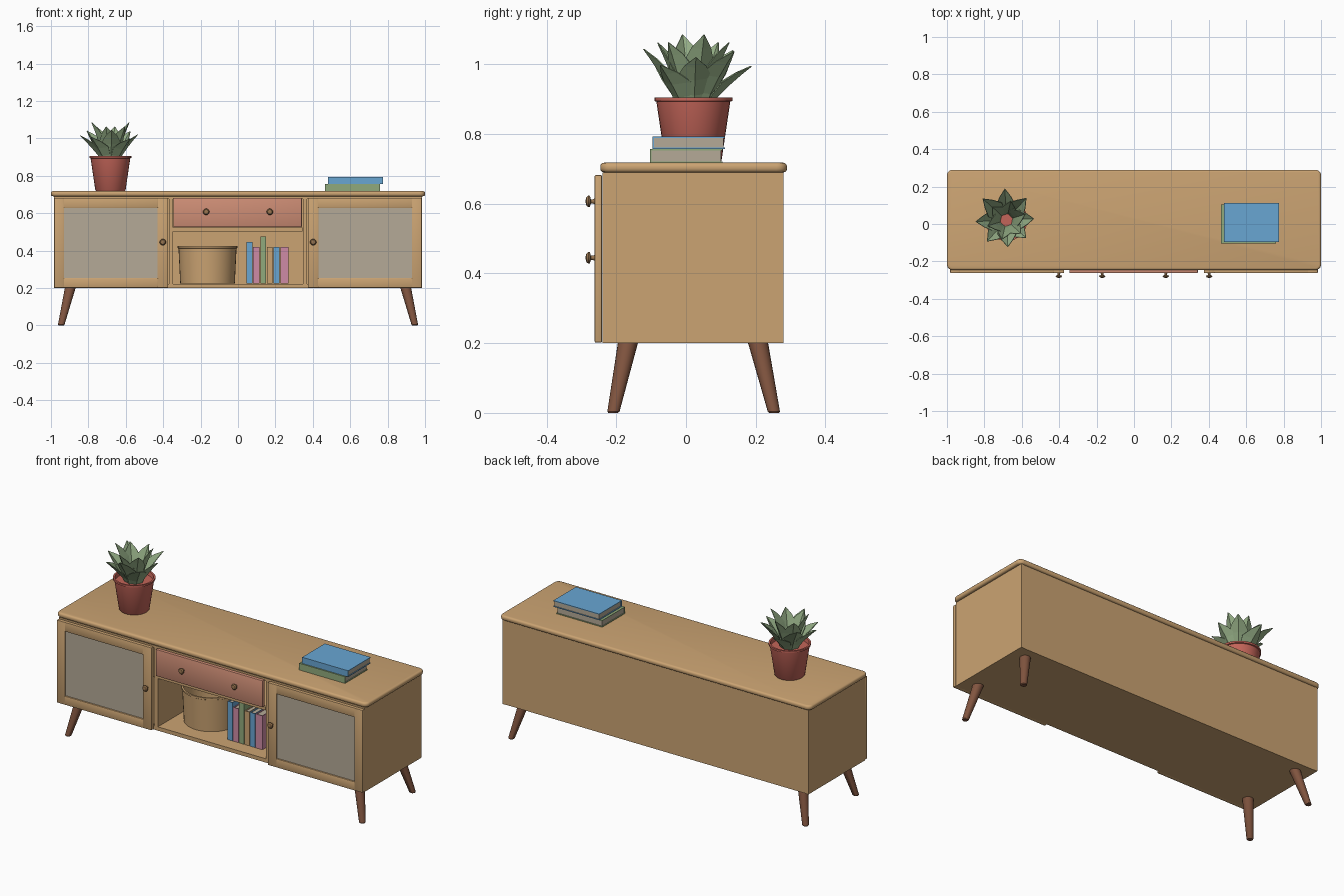
import bpy, bmesh, math
from mathutils import Vector, Matrix

old = bpy.data.objects.get("Cube")
if old:
    bpy.data.objects.remove(old, do_unlink=True)


def material(name, r, g, b):
    m = bpy.data.materials.new(name)
    m.use_nodes = True
    m.diffuse_color = (r, g, b, 1)
    m.node_tree.nodes["Principled BSDF"].inputs["Base Color"].default_value = (r, g, b, 1)
    return m


WOOD = material("oak wood", 0.60, 0.37, 0.17)
WALNUT = material("walnut leg", 0.22, 0.09, 0.05)
KNOB = material("knob brown", 0.32, 0.18, 0.08)
CORAL = material("coral drawer", 0.62, 0.27, 0.18)
CLAY = material("terracotta", 0.55, 0.13, 0.10)
LEAF = material("leaf green", 0.29, 0.41, 0.23)
GREY = material("warm grey", 0.46, 0.40, 0.31)
BLUE = material("book blue", 0.14, 0.38, 0.65)
GREEN = material("book green", 0.28, 0.40, 0.20)
PINK = material("book pink", 0.62, 0.26, 0.38)


def finish(name, bm, mat, smooth=False):
    bmesh.ops.recalc_face_normals(bm, faces=bm.faces)
    mesh = bpy.data.meshes.new(name)
    bm.to_mesh(mesh)
    bm.free()
    ob = bpy.data.objects.new(name, mesh)
    bpy.context.collection.objects.link(ob)
    mesh.materials.append(mat)
    if smooth:
        bpy.ops.object.select_all(action="DESELECT")
        bpy.context.view_layer.objects.active = ob
        ob.select_set(True)
        bpy.ops.object.shade_smooth_by_angle(angle=math.radians(35))
    return ob


def box(name, lo, hi, mat, bevel=0, segments=2):
    lo, hi = Vector(lo), Vector(hi)
    bm = bmesh.new()
    bmesh.ops.create_cube(bm, size=1,
                          matrix=Matrix.Translation((lo + hi) / 2) @ Matrix.Diagonal((*(hi - lo), 1)))
    if bevel:
        bmesh.ops.bevel(bm, geom=bm.edges[:], offset=bevel, segments=segments,
                        profile=0.5, affect="EDGES")
    return finish(name, bm, mat, bool(bevel))


def lathe(name, profile, matrix, mat, steps=32):
    """Spin a (radius, height) profile around the local z axis."""
    bm = bmesh.new()
    verts = [bm.verts.new((r, 0, z)) for r, z in profile]
    edges = [bm.edges.new(pair) for pair in zip(verts, verts[1:])]
    bmesh.ops.spin(bm, geom=verts + edges, cent=(0, 0, 0), axis=(0, 0, 1),
                   angle=math.tau, steps=steps)
    bmesh.ops.remove_doubles(bm, verts=bm.verts, dist=0.0001)
    bm.transform(matrix)
    return finish(name, bm, mat, True)


# Top board: rounded plan corners, then softened rims
bm = bmesh.new()
bmesh.ops.create_cube(bm, size=1, matrix=Matrix.Translation((0, 0.022, 0.704))
                      @ Matrix.Diagonal((2, 0.536, 0.028, 1)))
uprights = [e for e in bm.edges if abs(e.verts[0].co.z - e.verts[1].co.z) > 0.01]
bmesh.ops.bevel(bm, geom=uprights, offset=0.03, segments=6, profile=0.5, affect="EDGES")
rims = [e for e in bm.edges if abs(e.verts[0].co.z - e.verts[1].co.z) < 0.01]
bmesh.ops.bevel(bm, geom=rims, offset=0.011, segments=3, profile=0.5, affect="EDGES")
finish("top_board", bm, WOOD, True)

# Carcass boards
F, B = -0.24, 0.28
box("bottom_board", (-0.965, F, 0.2), (0.965, B - 0.002, 0.222), WOOD)
box("back_board", (-0.965, B - 0.02, 0.222), (0.965, B - 0.002, 0.69), WOOD)
box("upper_board", (-0.965, F, 0.675), (0.965, B - 0.02, 0.69), WOOD)
box("drawer_shelf", (-0.35, F, 0.503), (0.345, B - 0.02, 0.522), WOOD)
for side, s in (("left", 1), ("right", -1)):
    outer = sorted((s * 0.965, s * 0.983))
    inner = sorted((s * 0.347, s * 0.37))
    box(side + "_side", (outer[0], F, 0.2), (outer[1], B, 0.69), WOOD)
    box(side + "_divider", (inner[0], F, 0.222), (inner[1], B - 0.02, 0.675), WOOD)

# Doors: four rails around a woven panel
knob_profile = [(0, 0), (0.009, 0), (0.006, 0.006), (0.006, 0.012), (0.016, 0.015),
                (0.017, 0.019), (0.012, 0.025), (0, 0.028)]


def knob(name, x, z):
    lathe(name, knob_profile, Matrix.Translation((x, -0.261, z))
          @ Matrix.Rotation(math.pi / 2, 4, "X"), KNOB, 20)


for side, s in (("left", 1), ("right", -1)):
    def rail(part, x0, x1, z0, z1):
        a, b = sorted((s * x0, s * x1))
        box(f"{side}_door_{part}", (a, -0.262, z0), (b, -0.241, z1), WOOD, 0.003)
    rail("inner_stile", 0.374, 0.43, 0.202, 0.682)
    rail("outer_stile", 0.93, 0.983, 0.202, 0.682)
    rail("bottom_rail", 0.428, 0.932, 0.202, 0.253)
    rail("top_rail", 0.428, 0.932, 0.628, 0.682)
    a, b = sorted((s * 0.425, s * 0.935))
    box(side + "_door_panel", (a, -0.254, 0.25), (b, -0.244, 0.632), GREY)
    knob(side + "_door_knob", s * 0.402, 0.445)
    knob(side + "_drawer_knob", s * 0.17, 0.607)

# Drawer
box("drawer_front", (-0.346, -0.262, 0.526), (0.341, -0.241, 0.682), CORAL, 0.004)

# Splayed tapered legs
for x in (-1, 1):
    for y0, y1, place in ((-0.166, -0.209, "front"), (0.206, 0.253, "back")):
        top, foot = Vector((x * 0.896, y0, 0.204)), Vector((x * 0.946, y1, 0))
        shear = Matrix.Identity(4)
        shear[0][2] = (top.x - foot.x) / top.z
        shear[1][2] = (top.y - foot.y) / top.z
        lathe(f"{place}_{'left' if x > 0 else 'right'}_leg",
              [(0, 0), (0.014, 0), (0.0175, 0.004), (0.029, 0.204), (0, 0.204)],
              Matrix.Translation(foot) @ shear, WALNUT, 20)


# Books: covers, spine facing front, and recessed page block
def book(name, lo, hi, mat, axis, t=0.004):
    """axis is the thickness direction: 0 for standing, 2 for lying."""
    lo, hi = Vector(lo), Vector(hi)
    low_hi, high_lo = hi.copy(), lo.copy()
    low_hi[axis] = lo[axis] + t
    high_lo[axis] = hi[axis] - t
    box(name + "_first_cover", lo, low_hi, mat)
    box(name + "_second_cover", high_lo, hi, mat)
    box(name + "_spine", lo, (hi.x, lo.y + t, hi.z), mat)
    inset = Vector((0.004, 0.004, 0.004))
    inset[axis] = t
    box(name + "_pages", lo + inset, hi - inset, GREY)


book("lower_flat_book", (0.465, -0.103, 0.718), (0.76, 0.105, 0.757), GREEN, 2)
book("upper_flat_book", (0.48, -0.096, 0.757), (0.775, 0.112, 0.793), BLUE, 2)
for i, (x, width, top, mat) in enumerate((
        (0.046, 0.032, 0.446, BLUE), (0.081, 0.035, 0.42, PINK), (0.119, 0.032, 0.474, GREEN),
        (0.155, 0.03, 0.42, WOOD), (0.189, 0.033, 0.42, BLUE), (0.226, 0.043, 0.42, PINK))):
    book(f"standing_book_{i + 1}", (x, -0.16, 0.223), (x + width, 0.02, top), mat, 0)

# Open basket
lathe("basket", [(0, 0), (0.146, 0), (0.155, 0.188), (0.16, 0.191), (0.16, 0.201),
                 (0.15, 0.201), (0.14, 0.012), (0, 0.012)],
      Matrix.Translation((-0.163, -0.01, 0.223)), WOOD, 40)

# Pot
POT = Vector((-0.682, 0.021, 0.718))
lathe("plant_pot", [(0, 0), (0.076, 0), (0.081, 0.006), (0.106, 0.175), (0.112, 0.177),
                    (0.112, 0.187), (0.102, 0.187), (0.098, 0.165), (0, 0.165)],
      Matrix.Translation(POT), CLAY, 32)


# Plant: folded pointed leaves in two rings
def leaf(name, angle, base, tip, half_width):
    bm = bmesh.new()
    rows = []
    for t, w in ((0, 0.4), (0.25, 0.75), (0.55, 1), (0.8, 0.6), (1, 0.02)):
        r = base[0] + (tip[0] - base[0]) * (t ** 1.25)
        z = base[1] + (tip[1] - base[1]) * t
        hw = half_width * w
        rows.append([bm.verts.new((r - abs(k) * hw * 0.45, k * hw, z + abs(k) * hw * 0.15))
                     for k in (-1, 0, 1)])
    for a, b in zip(rows, rows[1:]):
        for k in range(2):
            bm.faces.new((a[k], a[k + 1], b[k + 1], b[k]))
    bm.transform(Matrix.Translation((POT.x, POT.y, 0)) @ Matrix.Rotation(angle, 4, "Z"))
    ob = finish(name, bm, LEAF)
    thick = ob.modifiers.new("thickness", "SOLIDIFY")
    thick.thickness = 0.003
    thick.offset = 0


for i in range(8):
    reach = 0.155 + 0.015 * math.cos(i * math.pi / 4 - 2.2)
    leaf(f"outer_leaf_{i + 1}", i * math.pi / 4 + 0.05, (0.045, 0.875),
         (reach, 1.02 + 0.025 * math.sin(i * 2.4)), 0.052)
for i in range(6):
    leaf(f"inner_leaf_{i + 1}", i * math.pi / 3 + 0.3, (0.035, 0.88),
         (0.105, 1.07 + 0.015 * math.cos(i * 2.1)), 0.048)
